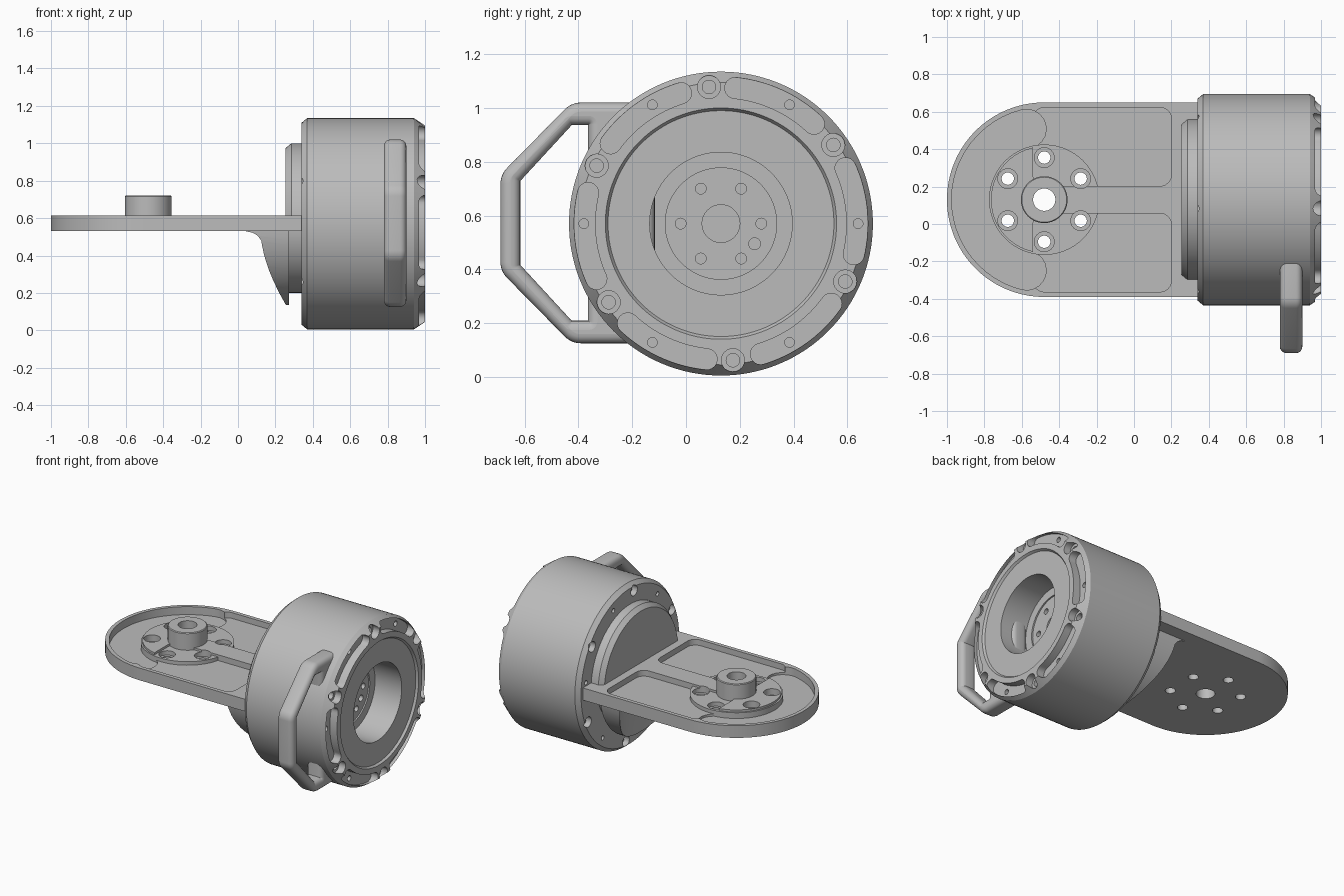
import bpy, bmesh
from math import sin, cos, pi, radians
from mathutils import Vector

if "Cube" in bpy.data.objects:
    bpy.data.objects.remove(bpy.data.objects["Cube"])

grey = bpy.data.materials.new("machined grey")
grey.use_nodes = True
colour = (0.5, 0.5, 0.5, 1)
grey.diffuse_color = colour
grey.node_tree.nodes["Principled BSDF"].inputs["Base Color"].default_value = colour

DRUM = (0.13, 0.57)      # drum axis in y, z
PIVOT = (-0.48, 0.13)    # plate pivot in x, y


def place(a, b, h, axis):
    return (h, a, b) if axis == "x" else (a, b, h)


def polar(centre, r, angle):
    t = radians(angle)
    return (centre[0] + r * cos(t), centre[1] + r * sin(t))


def arc(centre, r, a0, a1, n=24):
    return [polar(centre, r, a0 + (a1 - a0) * i / n) for i in range(n + 1)]


def loft(name, rings):
    """Skin a list of matching closed rings and cap both ends."""
    bm = bmesh.new()
    loops = [[bm.verts.new(p) for p in ring] for ring in rings]
    n = len(loops[0])
    for low, high in zip(loops, loops[1:]):
        for i in range(n):
            j = (i + 1) % n
            bm.faces.new((low[i], low[j], high[j], high[i]))
    bm.faces.new(loops[0][::-1])
    bm.faces.new(loops[-1])
    bmesh.ops.recalc_face_normals(bm, faces=bm.faces)
    mesh = bpy.data.meshes.new(name)
    bm.to_mesh(mesh)
    bm.free()
    mesh.materials.append(grey)
    obj = bpy.data.objects.new(name, mesh)
    bpy.context.collection.objects.link(obj)
    return obj


def prism(name, points, low, high, axis="z"):
    return loft(name, [[place(a, b, h, axis) for a, b in points] for h in (low, high)])


def lathe(name, profile, centre, axis="z", n=96):
    """Turn (radius, height) pairs round an axis."""
    return loft(name, [[place(*polar(centre, r, 360 * i / n), h, axis) for i in range(n)]
                       for r, h in profile])


def rounded(points, r, n=6):
    """Round every corner of a polygon."""
    out = []
    for i, p in enumerate(points):
        p = Vector(p)
        before = (Vector(points[i - 1]) - p).normalized()
        after = (Vector(points[(i + 1) % len(points)]) - p).normalized()
        half = before.angle(after) / 2
        mid = p + (before + after).normalized() * r / sin(half)
        reach = r * cos(half) / sin(half)
        start, end = p + before * reach - mid, p + after * reach - mid
        for k in range(n + 1):
            v = start.lerp(end, k / n).normalized() * r
            out.append(tuple(mid + v))
    return out


def curved_slot(centre, r0, r1, a0, a1):
    """Outline of an arc-shaped slot with round ends."""
    mid, half = (r0 + r1) / 2, (r1 - r0) / 2
    return (arc(centre, r1, a0, a1) + arc(polar(centre, mid, a1), half, a1, a1 + 180, 10)[1:-1]
            + arc(centre, r0, a1, a0) + arc(polar(centre, mid, a0), half, a0 + 180, a0 + 360, 10)[1:-1])


def cut(obj, cutters):
    for cutter in cutters:
        cutter.hide_render = True
        mod = obj.modifiers.new("cut", "BOOLEAN")
        mod.operation, mod.solver, mod.object = "DIFFERENCE", "EXACT", cutter
        with bpy.context.temp_override(object=obj, active_object=obj, selected_objects=[obj]):
            bpy.ops.object.modifier_apply(modifier=mod.name)
        bpy.data.objects.remove(cutter)
    return obj


def hole(centre, steps, axis="z"):
    return lathe("hole_cutter", steps, centre, axis, 24)


def counterbore(centre, wide, narrow, top, ledge, bottom, axis="z"):
    return hole(centre, [(wide, top), (wide, ledge), (narrow, ledge), (narrow, bottom)], axis)


# Drum housing with a recessed face and stepped bore
drum = lathe("drum_housing", [
    (0.36, 0.34), (0.54, 0.34), (0.565, 0.37), (0.565, 0.94), (0.525, 1.0), (0.43, 1.0),
    (0.42, 0.985), (0.265, 0.985), (0.265, 0.78), (0.207, 0.78), (0.207, 0.77),
    (0.07, 0.77), (0.07, 0.66)], DRUM, "x", 128)
tools = []
for k in range(6):
    turn = 60 * k
    bolt = polar(DRUM, 0.51, 35 + turn)
    tools += [
        prism("pocket_cutter", curved_slot(DRUM, 0.468, 0.546, turn - 13, turn + 24), 0.945, 1.1, "x"),
        counterbore(bolt, 0.043, 0.025, 1.1, 0.95, 0.9, "x"),
        counterbore(bolt, 0.036, 0.02, 0.3, 0.38, 0.42, "x"),
        hole(polar(DRUM, 0.51, turn), [(0.018, 0.9), (0.018, 1.05)], "x"),
        hole(polar(DRUM, 0.49, turn + 8), [(0.015, 0.3), (0.015, 0.37)], "x"),
        hole(polar(DRUM, 0.15, turn), [(0.02, 0.72), (0.02, 0.82)], "x")]
tools.append(hole((0.255, 0.495), [(0.022, 0.74), (0.022, 0.82)], "x"))
cut(drum, tools)

# Half-round boss behind the drum, above the plate
boss = lathe("rear_boss", [(0.405, 0.255), (0.43, 0.285), (0.43, 0.36)], DRUM, "x")
cut(boss, [prism("lower_cutter", [(-0.6, 0), (0.8, 0), (0.8, 0.56), (-0.6, 0.56)], 0, 0.6, "x")])
lower_core = lathe("lower_core", [(0.37, 0.262), (0.37, 0.36)], DRUM, "x")
cut(lower_core, [prism("upper_cutter", [(-0.6, 0.56), (0.8, 0.56), (0.8, 1.2), (-0.6, 1.2)], 0, 0.6, "x")])

# Gusset under the plate, scooped round the pivot
gusset = prism("gusset", arc((0.13, 0.565), 0.43, 180, 360, 48), -0.4, 0.272, "x")
cut(gusset, [lathe("scoop_cutter", [(0.737, 0), (0.737, 0.48), (0.725, 0.505),
                                    (0.705, 0.521), (0.675, 0.53), (0.675, 0.7)], PIVOT)])

# Mounting plate with round end and sunken pockets
outline = arc(PIVOT, 0.52, 90, 270, 64) + [(0.36, -0.39), (0.36, 0.65)]
plate = prism("mounting_plate", outline, 0.53, 0.615)
tools = [prism("end_pocket", curved_slot(PIVOT, 0.285, 0.495, 104, 256), 0.56, 0.7)]
for side in (1, -1):
    near, far = 0.13 + side * 0.073, 0.13 + side * 0.493
    corners = [(-0.54, near), (0.2, near), (0.2, far), (-0.54, far)]
    tools.append(prism("side_pocket", rounded(corners[::side], 0.06), 0.575, 0.7))
cut(plate, tools)

# Raised disc, hub and their through holes
disc = lathe("pivot_disc", [(0.295, 0.545), (0.295, 0.6)], PIVOT)
hub = lathe("pivot_hub", [(0.125, 0.55), (0.125, 0.715), (0.12, 0.72)], PIVOT, n=64)
for part in (plate, disc, hub):
    tools = [hole(PIVOT, [(0.06, 0.4), (0.06, 0.9)])]
    if part != hub:
        tools += [counterbore(polar(PIVOT, 0.225, 30 + 60 * k), 0.053, 0.033, 0.7, 0.57, 0.4)
                  for k in range(6)]
    cut(part, tools)

# Grab handle: a filled outline with a window and rounded edges
ROUND = 0.034
outer = [(-0.15, 0.986), (-0.412, 0.986), (-0.656, 0.738), (-0.656, 0.407), (-0.412, 0.159), (-0.15, 0.159)]
window = [(-0.33, 0.97), (-0.44, 0.97), (-0.65, 0.742), (-0.65, 0.403), (-0.44, 0.175), (-0.33, 0.175)]
curve = bpy.data.curves.new("handle", "CURVE")
curve.dimensions, curve.fill_mode = "2D", "BOTH"
curve.extrude, curve.bevel_depth, curve.bevel_resolution = 0.06 - ROUND, ROUND, 4
for points in (rounded(outer, 0.05), rounded(window, 0.03)):
    spline = curve.splines.new("POLY")
    spline.points.add(len(points) - 1)
    for point, (a, b) in zip(spline.points, points):
        point.co = (a, b, 0, 1)
    spline.use_cyclic_u = True
curve.materials.append(grey)
handle = bpy.data.objects.new("grab_handle", curve)
handle.location.x = 0.84
handle.rotation_euler = (pi / 2, 0, pi / 2)
bpy.context.collection.objects.link(handle)

# Smooth the round surfaces and keep the edges crisp
bpy.ops.object.select_all(action="DESELECT")
parts = [drum, boss, lower_core, gusset, plate, disc, hub]
for part in parts:
    part.select_set(True)
bpy.context.view_layer.objects.active = drum
bpy.ops.object.shade_smooth_by_angle(angle=radians(30))
